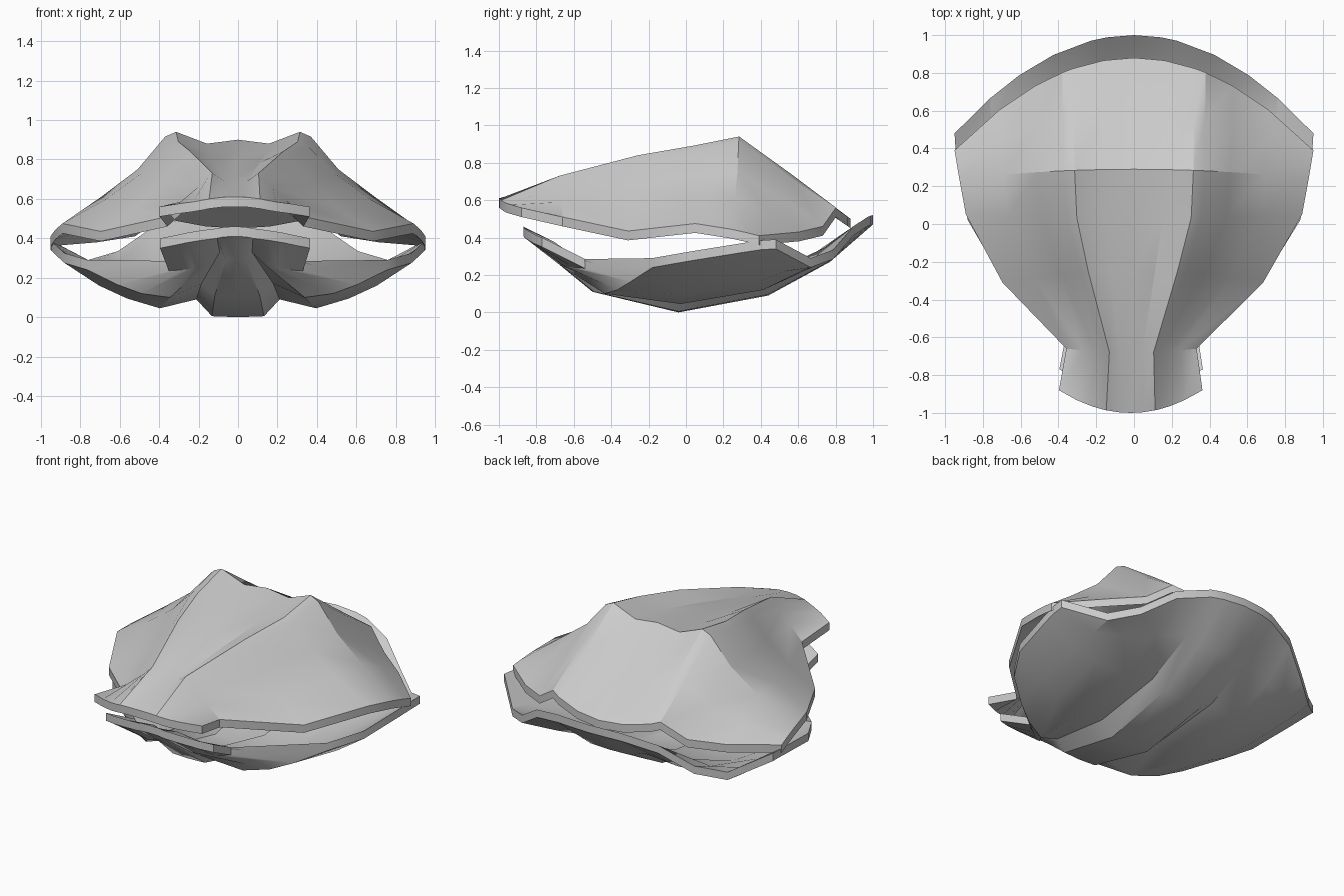
import bpy, bmesh, math

cube = bpy.data.objects.get("Cube")
if cube:
    bpy.data.objects.remove(cube, do_unlink=True)

grey = bpy.data.materials.new("shell grey")
grey.use_nodes = True
grey.diffuse_color = (0.6, 0.6, 0.6, 1)
grey.node_tree.nodes["Principled BSDF"].inputs["Base Color"].default_value = (0.6, 0.6, 0.6, 1)


def make_shell(name, ribs, rows, thickness):
    """Fluted fan: each row is (half width, y at centre, y at edge, rib heights).
    The second skin lies `thickness` above (+) or below (-) the outer one."""
    us = [-u for u in reversed(ribs[1:])] + list(ribs)
    n, m = len(us), len(rows)
    bm = bmesh.new()
    skins = []
    for dz in (0, thickness):
        grid = []
        for w, yc, ye, zs in rows:
            shift = -0.02 * max(0, -ye)      # hinge sits slightly off centre
            heights = list(reversed(zs[1:])) + list(zs)
            grid.append([bm.verts.new((w * u + shift, yc + (ye - yc) * u * u, z + dz))
                         for u, z in zip(us, heights)])
        for j in range(m - 1):
            for i in range(n - 1):
                bm.faces.new((grid[j][i], grid[j][i + 1], grid[j + 1][i + 1], grid[j + 1][i]))
        # boundary loop around the skin
        skins.append(grid[0] + [r[-1] for r in grid[1:-1]]
                     + grid[-1][::-1] + [r[0] for r in grid[-2:0:-1]])
    # rim joining the two skins
    a, b = skins
    for i in range(len(a)):
        k = (i + 1) % len(a)
        bm.faces.new((a[i], a[k], b[k], b[i]))
    bmesh.ops.recalc_face_normals(bm, faces=bm.faces[:])
    mesh = bpy.data.meshes.new(name)
    bm.to_mesh(mesh)
    bm.free()
    mesh.materials.append(grey)
    obj = bpy.data.objects.new(name, mesh)
    bpy.context.collection.objects.link(obj)
    bpy.ops.object.select_all(action='DESELECT')
    obj.select_set(True)
    bpy.context.view_layer.objects.active = obj
    bpy.ops.object.shade_smooth_by_angle(angle=math.radians(28))
    return obj


# Upper shell, from hinge to back rim
make_shell("upper_shell", (0, 0.17, 0.34, 0.40, 0.55, 0.75, 1), [
    (0.38, -1.00, -0.88, (0.61, 0.608, 0.60, 0.595, 0.585, 0.575, 0.56)),
    (0.345, -0.68, -0.66, (0.70, 0.69, 0.73, 0.71, 0.66, 0.59, 0.51)),
    (0.69, -0.25, -0.31, (0.80, 0.785, 0.84, 0.80, 0.68, 0.55, 0.435)),
    (0.89, 0.03, 0.05, (0.855, 0.84, 0.89, 0.865, 0.73, 0.60, 0.475)),
    (0.925, 0.29, 0.24, (0.90, 0.88, 0.94, 0.915, 0.75, 0.61, 0.445)),
    (0.94, 0.60, 0.33, (0.71, 0.70, 0.735, 0.72, 0.60, 0.52, 0.425)),
    (0.95, 0.88, 0.39, (0.50, 0.51, 0.54, 0.56, 0.46, 0.43, 0.41)),
], -0.05)

# Lower shell, from hinge to back rim
make_shell("lower_shell", (0, 0.15, 0.24, 0.45, 0.64, 0.80, 1), [
    (0.38, -0.87, -0.77, (0.41, 0.407, 0.40, 0.39, 0.378, 0.365, 0.35)),
    (0.34, -0.72, -0.54, (0.29, 0.29, 0.33, 0.26, 0.245, 0.24, 0.235)),
    (0.76, -0.50, -0.18, (0.11, 0.11, 0.17, 0.10, 0.12, 0.165, 0.24)),
    (0.88, -0.04, 0.02, (0.0, 0.005, 0.09, 0.045, 0.095, 0.16, 0.275)),
    (0.93, 0.44, 0.30, (0.09, 0.095, 0.15, 0.12, 0.16, 0.20, 0.32)),
    (0.945, 0.77, 0.40, (0.27, 0.27, 0.30, 0.25, 0.22, 0.22, 0.335)),
    (0.95, 1.00, 0.48, (0.47, 0.467, 0.46, 0.41, 0.285, 0.24, 0.34)),
], 0.05)
